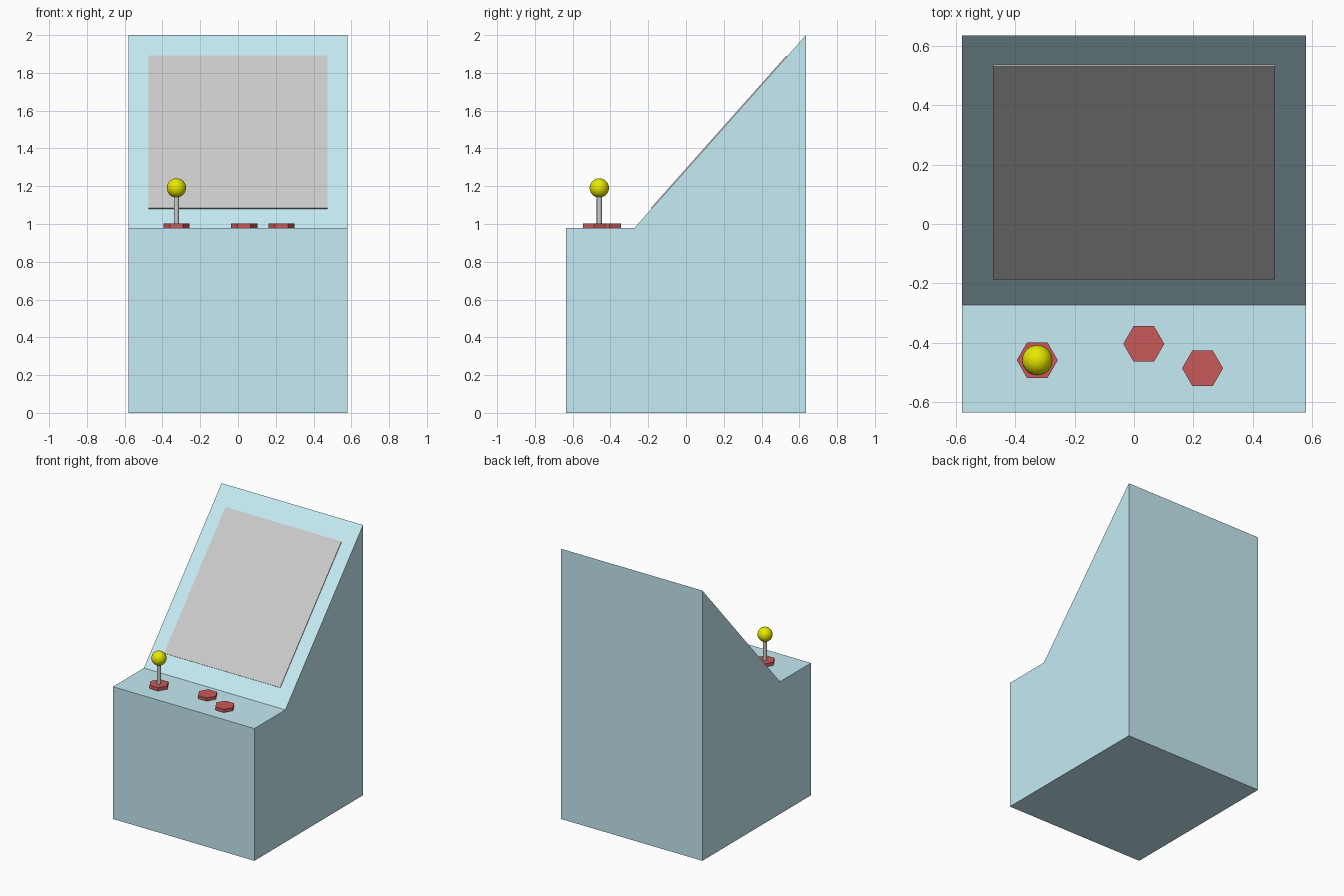
import bpy, bmesh, math
from mathutils import Vector

if "Cube" in bpy.data.objects:
    bpy.data.objects.remove(bpy.data.objects["Cube"])

HALF_W = 0.579
DECK_Z = 0.979
FOLD = Vector((0, -0.273, DECK_Z))   # where deck meets sloped face
PEAK = Vector((0, 0.635, 2.0))


def material(name, rgb):
    m = bpy.data.materials.new(name)
    m.diffuse_color = (*rgb, 1)
    m.use_nodes = True
    m.node_tree.nodes["Principled BSDF"].inputs["Base Color"].default_value = m.diffuse_color
    return m


BLUE = material("pale_blue", (0.56, 0.83, 0.90))
RED = material("red", (0.58, 0.10, 0.10))
YELLOW = material("yellow", (0.80, 0.80, 0.0))


def extrude_profile(name, profile, half_w, mat=None):
    """Solid from a (y, z) outline extruded along x."""
    bm = bmesh.new()
    face = bm.faces.new([bm.verts.new((-half_w, y, z)) for y, z in profile])
    out = bmesh.ops.extrude_face_region(bm, geom=[face])
    verts = [v for v in out["geom"] if isinstance(v, bmesh.types.BMVert)]
    bmesh.ops.translate(bm, verts=verts, vec=(2 * half_w, 0, 0))
    bmesh.ops.recalc_face_normals(bm, faces=bm.faces)
    me = bpy.data.meshes.new(name)
    bm.to_mesh(me)
    bm.free()
    ob = bpy.data.objects.new(name, me)
    bpy.context.collection.objects.link(ob)
    if mat:
        me.materials.append(mat)
    return ob


def post(name, x, y, z0, z1, r, sides, mat=None):
    """Upright prism with a corner pointing along +x for hexagons."""
    bpy.ops.mesh.primitive_cylinder_add(
        vertices=sides, radius=r, depth=z1 - z0, location=(x, y, (z0 + z1) / 2))
    ob = bpy.context.object
    ob.name = name
    for v in ob.data.vertices:
        v.co.x, v.co.y = v.co.y, -v.co.x
    if mat:
        ob.data.materials.append(mat)
    return ob


# Cabinet body
extrude_profile("cabinet", [(-0.635, 0), (0.635, 0), (PEAK.y, PEAK.z),
                            (FOLD.y, FOLD.z), (-0.635, DECK_Z)], HALF_W, BLUE)

# Thin screen panel lying on the sloped face
slope = (PEAK - FOLD).normalized()
normal = Vector((0, -slope.z, slope.y))
low = FOLD + slope * ((-0.183 - FOLD.y) / slope.y)
high = FOLD + slope * ((0.535 - FOLD.y) / slope.y)
corners = [low - normal * 0.01, high - normal * 0.01,
           high + normal * 0.005, low + normal * 0.005]
extrude_profile("screen", [(c.y, c.z) for c in corners], 0.475)

# Two buttons and the joystick base
for name, x, y in (("left_button", 0.033, -0.404),
                   ("right_button", 0.231, -0.486),
                   ("joystick_base", -0.326, -0.459)):
    post(name, x, y, DECK_Z - 0.01, 1.003, 0.069, 6, RED)

# Joystick shaft
post("joystick_shaft", -0.326, -0.459, 0.99, 1.16, 0.0135, 16)
bpy.ops.object.shade_smooth_by_angle(angle=math.radians(40))

# Joystick ball
bpy.ops.mesh.primitive_uv_sphere_add(segments=32, ring_count=16, radius=0.051,
                                     location=(-0.326, -0.459, 1.191))
ball = bpy.context.object
ball.name = "joystick_ball"
ball.data.materials.append(YELLOW)
bpy.ops.object.shade_smooth_by_angle(angle=math.radians(40))
